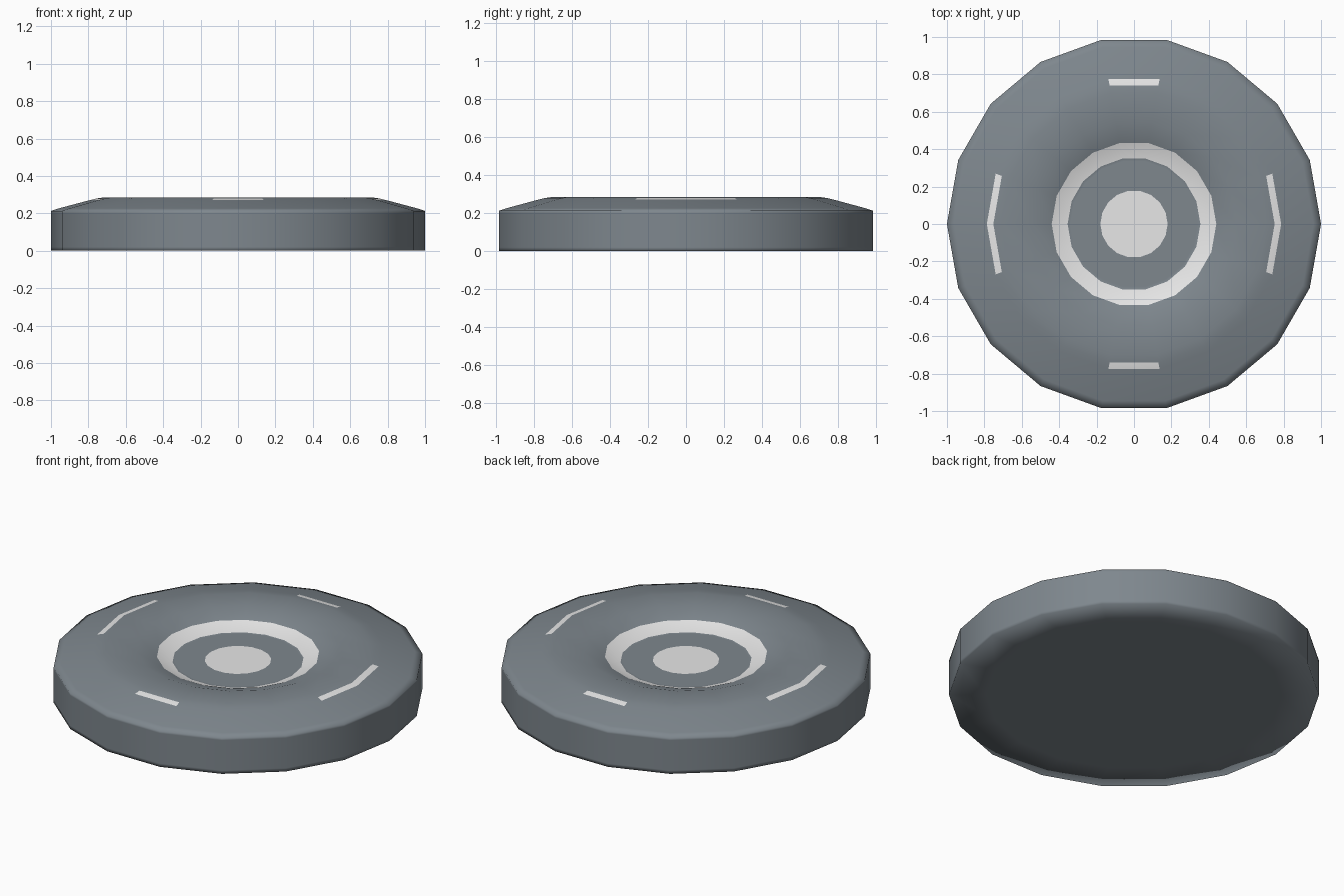
import bpy, bmesh, math

if "Cube" in bpy.data.objects:
    bpy.data.objects.remove(bpy.data.objects["Cube"])

SIDES = 18

def make_material(name, rgb):
    m = bpy.data.materials.new(name)
    m.diffuse_color = (*rgb, 1)
    m.use_nodes = True
    m.node_tree.nodes["Principled BSDF"].inputs["Base Color"].default_value = m.diffuse_color
    return m

body_grey = make_material("slate_grey", (0.21, 0.243, 0.27))
light_grey = make_material("light_grey", (0.8, 0.8, 0.8))

# Lathe profile (radius, height), from underside rim to the recessed centre
profile = [(0.80, 0), (1, 0), (1, 0.02), (1, 0.20), (1, 0.213), (0.96, 0.226),
           (0.787, 0.272), (0.752, 0.28), (0.71, 0.286), (0.55, 0.285),
           (0.44, 0.25), (0.355, 0.215), (0.34, 0.215), (0.18, 0.215)]

bm = bmesh.new()
rings = []
for r, z in profile:
    rings.append([bm.verts.new((r * math.cos(2 * math.pi * i / SIDES),
                                r * math.sin(2 * math.pi * i / SIDES), z))
                  for i in range(SIDES)])

MARK_BAND = 6    # thin band on the sloped top that carries the four marks
RING_BAND = 10   # pale ring inside the recess
MARK_SECTORS = {17, 0, 4, 8, 9, 13}

for b in range(len(rings) - 1):
    lo, hi = rings[b], rings[b + 1]
    for i in range(SIDES):
        j = (i + 1) % SIDES
        f = bm.faces.new((lo[i], lo[j], hi[j], hi[i]))
        if b == RING_BAND or (b == MARK_BAND and i in MARK_SECTORS):
            f.material_index = 1

# Underside cap and pale centre disc
bm.faces.new(list(reversed(rings[0])))
bm.faces.new(rings[-1]).material_index = 1

for f in bm.faces:
    f.smooth = True
bmesh.ops.recalc_face_normals(bm, faces=bm.faces[:])

mesh = bpy.data.meshes.new("disc_body")
bm.to_mesh(mesh)
bm.free()
mesh.materials.append(body_grey)
mesh.materials.append(light_grey)
disc = bpy.data.objects.new("disc_body", mesh)
bpy.context.collection.objects.link(disc)
